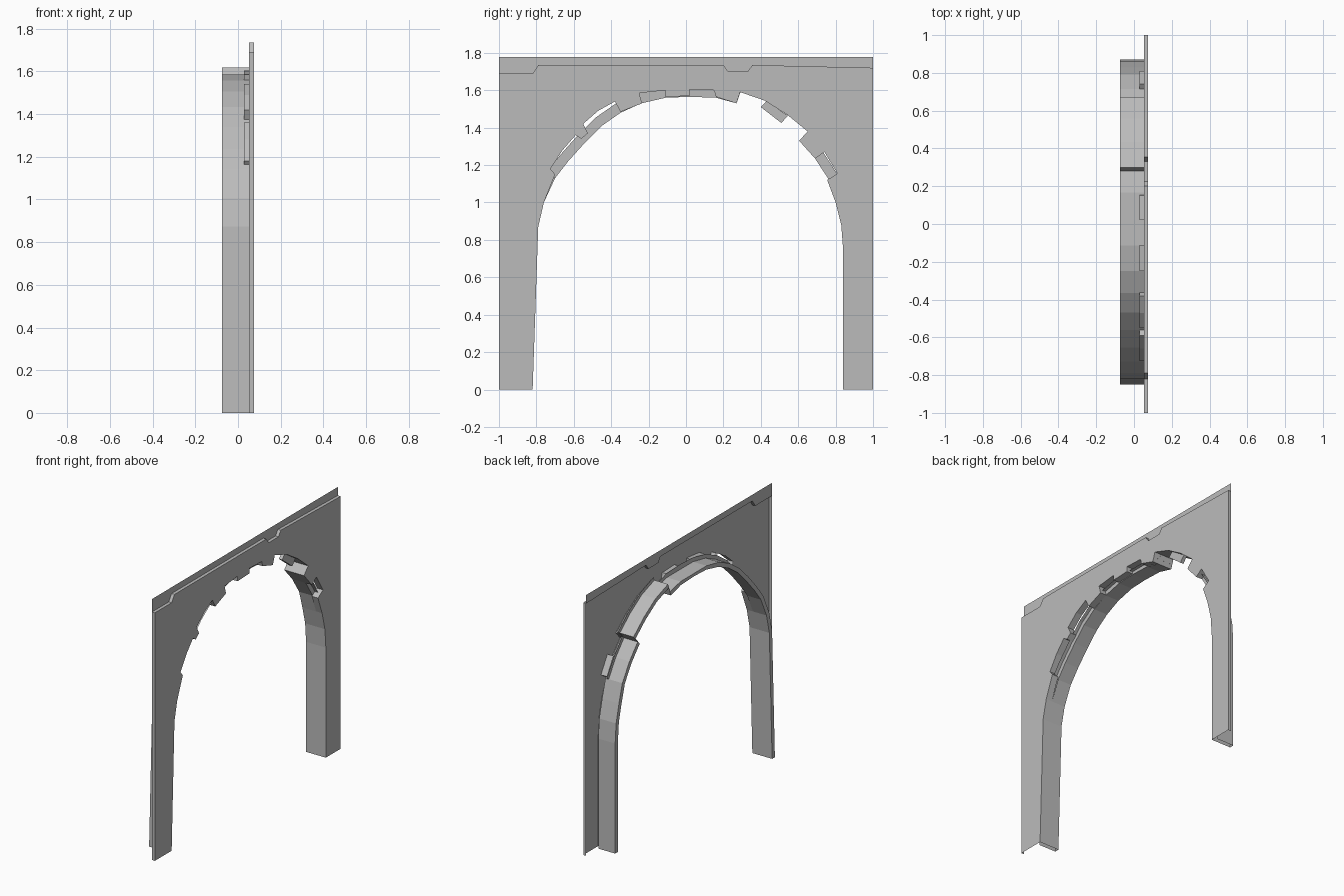
import bpy, bmesh
from mathutils import Vector

cube = bpy.data.objects.get("Cube")
if cube:
    bpy.data.objects.remove(cube)

stone = bpy.data.materials.new("grey_stone")
stone.use_nodes = True
stone.diffuse_color = (0.5, 0.5, 0.5, 1)
stone.node_tree.nodes["Principled BSDF"].inputs["Base Color"].default_value = (0.5, 0.5, 0.5, 1)

FRONT, STEP, LIP, REAR = 0.074, 0.052, 0.028, -0.075

# Profiles are (y, z) points running from -y to +y
TOP = [(-1, 0), (-1, 1.69), (-.82, 1.69), (-.79, 1.735), (.2, 1.735),
       (.225, 1.7), (.33, 1.7), (.355, 1.735), (1, 1.72), (1, 0)]
FOOT_L = [(-.82, 0), (-.79, .87), (-.76, 1)]
FOOT_R = [(.8, 1), (.83, .88), (.84, .75), (.84, 0)]
OPENING = FOOT_L + [
    (-.7, 1.15), (-.725, 1.18), (-.66, 1.28), (-.59, 1.36), (-.56, 1.34),
    (-.525, 1.37), (-.55, 1.42), (-.47, 1.49), (-.38, 1.54), (-.35, 1.485),
    (-.235, 1.53), (-.25, 1.585), (-.11, 1.6), (-.11, 1.565), (.02, 1.57),
    (.02, 1.605), (.15, 1.6), (.16, 1.565), (.27, 1.53), (.29, 1.59),
    (.42, 1.545), (.54, 1.47), (.65, 1.38), (.605, 1.33), (.69, 1.235),
    (.74, 1.27), (.81, 1.155), (.755, 1.12)] + FOOT_R
LINING = FOOT_L + [
    (-.7, 1.13), (-.63, 1.22), (-.54, 1.32), (-.45, 1.41), (-.35, 1.48),
    (-.24, 1.53), (-.11, 1.56), (.02, 1.565), (.16, 1.56), (.27, 1.53),
    (.29, 1.59), (.42, 1.545), (.54, 1.47), (.65, 1.38), (.605, 1.33),
    (.69, 1.235), (.765, 1.12)] + FOOT_R


def finish(bm, name):
    mesh = bpy.data.meshes.new(name)
    bm.to_mesh(mesh)
    bm.free()
    mesh.materials.append(stone)
    obj = bpy.data.objects.new(name, mesh)
    bpy.context.collection.objects.link(obj)
    return obj


def line(bm, points, x):
    return [bm.verts.new((x, y, z)) for y, z in points]


def bridge(bm, a, b):
    for i in range(len(a) - 1):
        bm.faces.new((a[i], a[i + 1], b[i + 1], b[i]))


def grow(points, amount):
    """Push points outward from the axis of the arch."""
    result = []
    for y, z in points:
        out = Vector((y - 0.01, max(z - 0.8, 0))).normalized() * amount
        result.append((y + out.x, z + out.y))
    return result


# Wall: hollow-backed front sheet, stepped rim, top strip and opening lip
bm = bmesh.new()
rim = line(bm, TOP, FRONT)
rim_back = line(bm, TOP, STEP)
edge = line(bm, OPENING, FRONT)
edge_back = line(bm, OPENING, LIP)
panel = bm.faces.new(rim[::-1] + edge)
bridge(bm, rim, rim_back)
bridge(bm, edge, edge_back)
strip_top = line(bm, [(1, 1.778), (-1, 1.778)], STEP)
bm.faces.new(rim_back[1:-1] + strip_top)
bmesh.ops.recalc_face_normals(bm, faces=bm.faces[:])
panel.normal_update()
if panel.normal.x < 0:
    bmesh.ops.reverse_faces(bm, faces=bm.faces[:])
bmesh.ops.triangulate(bm, faces=[f for f in bm.faces if len(f.verts) > 4])
finish(bm, "arch_wall")

# Lining: inner sheet, rear flange and outer sheet
bm = bmesh.new()
outer = [(y, z) for y, z in grow(LINING, 0.03)]
outer = [(y, min(z, 1.585)) if abs(y) < .29 else (y, z) for y, z in outer]
loops = [line(bm, LINING, LIP), line(bm, LINING, REAR),
         line(bm, outer, REAR), line(bm, outer, STEP)]
for a, b in zip(loops, loops[1:]):
    bridge(bm, a, b)
bmesh.ops.recalc_face_normals(bm, faces=bm.faces[:])
finish(bm, "arch_lining")

# Ledge closing the gap behind the broken stones
bm = bmesh.new()
ledge = [p for p in LINING if p[1] > 1.1]
bridge(bm, line(bm, grow(ledge, 0.055), LIP), line(bm, ledge, LIP))
bmesh.ops.recalc_face_normals(bm, faces=bm.faces[:])
finish(bm, "stone_ledge")

# Single brick hanging into the opening
bm = bmesh.new()
brick = [(.4, 1.51), (.51, 1.425), (.545, 1.465), (.43, 1.54)]
front, back = line(bm, brick, STEP), line(bm, brick, LIP)
bm.faces.new(front)
bm.faces.new(back[::-1])
bridge(bm, front + front[:1], back + back[:1])
bmesh.ops.recalc_face_normals(bm, faces=bm.faces[:])
finish(bm, "loose_brick")
